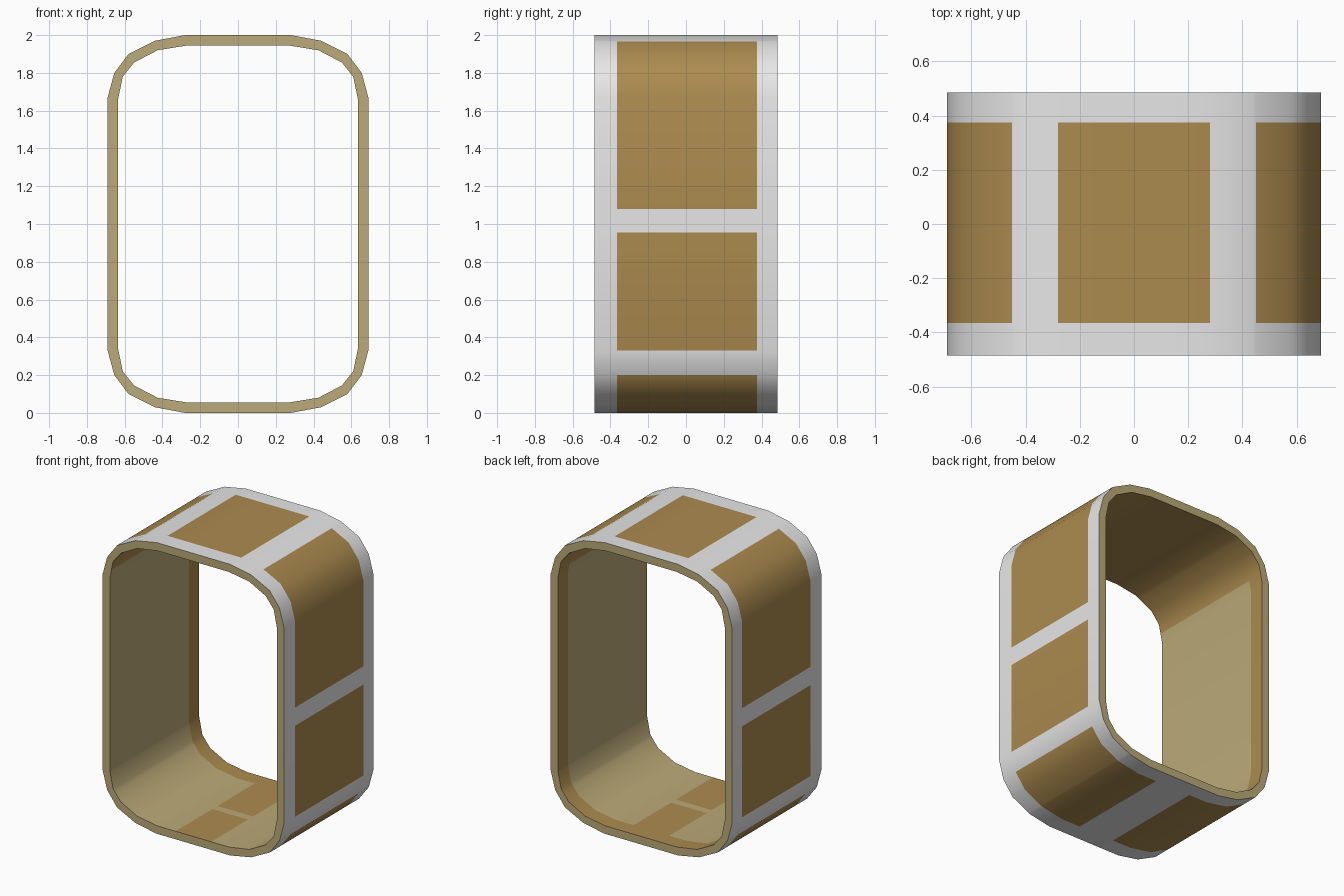
import bpy, bmesh
from mathutils import Vector

if "Cube" in bpy.data.objects:
    bpy.data.objects.remove(bpy.data.objects["Cube"])

GREY, TAN, KHAKI = 0, 1, 2
HALF_DEPTH = 0.485
OUTER = [(0.28, 1.0), (0.44, 0.97), (0.58, 0.90), (0.655, 0.80), (0.69, 0.67)]
INNER = [(0.27, 0.945), (0.425, 0.92), (0.55, 0.855), (0.61, 0.78), (0.635, 0.66)]


def srgb(r, g, b):
    return [((c / 255 + 0.055) / 1.055) ** 2.4 for c in (r, g, b)] + [1.0]


def full_loop(quarter):
    # mirror a quarter outline (centred on z = 1) into a closed loop
    q = quarter
    pts = q + [(x, -z) for x, z in reversed(q)]
    pts += [(-x, -z) for x, z in q] + [(-x, z) for x, z in reversed(q)]
    return [(x, z + 1.0) for x, z in pts]


bm = bmesh.new()


def ring(quarter, y):
    return [bm.verts.new((x, y, z)) for x, z in full_loop(quarter)]


def bridge(a, b, mat):
    n = len(a)
    for i in range(n):
        j = (i + 1) % n
        bm.faces.new((a[i], a[j], b[j], b[i])).material_index = mat


# hollow band: outer skin, back rim, inner skin, front rim
of, ob = ring(OUTER, -HALF_DEPTH), ring(OUTER, HALF_DEPTH)
nf, nb = ring(INNER, -HALF_DEPTH), ring(INNER, HALF_DEPTH)
bridge(of, ob, GREY)
bridge(ob, nb, KHAKI)
bridge(nb, nf, KHAKI + 1)   # temporary index marking the inner skin
bridge(nf, of, KHAKI)
bmesh.ops.recalc_face_normals(bm, faces=bm.faces[:])


# cut lines of the painted panels
def cut(axis, value):
    co, no = Vector(), Vector()
    co[axis], no[axis] = value, 1.0
    geom = bm.verts[:] + bm.edges[:] + bm.faces[:]
    bmesh.ops.bisect_plane(bm, geom=geom, dist=1e-5, plane_co=co, plane_no=no)


for v in (-0.45, -0.28, -0.135, 0.135, 0.28, 0.45):
    cut(0, v)
for v in (-0.365, -0.085, -0.03, 0.375):
    cut(1, v)
for v in (0.20, 0.33, 0.955, 1.08, 1.72):
    cut(2, v)

# colour the panels by position
for f in bm.faces:
    c = f.calc_center_median()
    ax = abs(c.x)
    if f.material_index == GREY:
        panel = ((c.z > 1.08 and (ax < 0.28 or ax > 0.45))
                 or 0.33 < c.z < 0.955
                 or (c.z < 0.20 and ax > 0.135))
        if panel and -0.365 < c.y < 0.375:
            f.material_index = TAN
    elif f.material_index == KHAKI + 1:
        floor_strip = c.z < 0.2 and ax < 0.135 and not -0.085 < c.y < -0.03
        tan = c.z > 1.72 or c.y > 0.375 or floor_strip
        f.material_index = TAN if tan else KHAKI

mesh = bpy.data.meshes.new("panelled_band")
bm.to_mesh(mesh)
bm.free()
for name, col in (("light grey", srgb(231, 231, 231)),
                  ("tan", srgb(172, 139, 79)),
                  ("khaki", srgb(187, 170, 120))):
    m = bpy.data.materials.new(name)
    m.diffuse_color = col
    m.use_nodes = True
    m.node_tree.nodes["Principled BSDF"].inputs["Base Color"].default_value = m.diffuse_color
    mesh.materials.append(m)

obj = bpy.data.objects.new("panelled_band", mesh)
bpy.context.collection.objects.link(obj)
bpy.context.view_layer.objects.active = obj
obj.select_set(True)
bpy.ops.object.shade_smooth_by_angle(angle=0.7)
